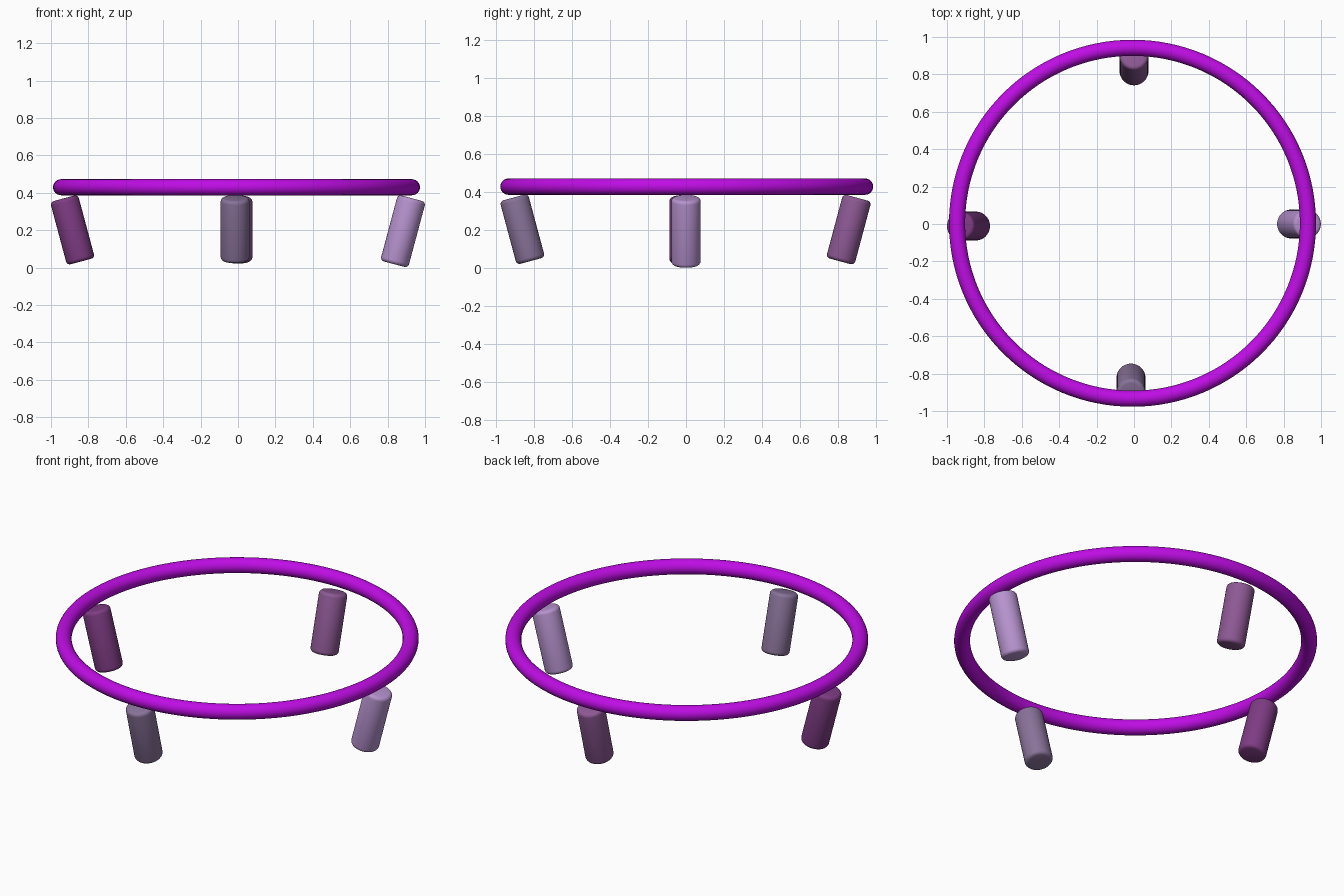
import bpy
from math import radians, pi

if "Cube" in bpy.data.objects:
    bpy.data.objects.remove(bpy.data.objects["Cube"])


def paint(obj, name, rgb):
    mat = bpy.data.materials.new(name)
    mat.diffuse_color = (*rgb, 1)
    mat.use_nodes = True
    mat.node_tree.nodes["Principled BSDF"].inputs["Base Color"].default_value = mat.diffuse_color
    obj.data.materials.append(mat)


# Ring resting on the leg tops
bpy.ops.mesh.primitive_torus_add(
    location=(-0.008, 0.004, 0.43), major_radius=0.938, minor_radius=0.043,
    major_segments=128, minor_segments=24)
ring = bpy.context.object
ring.name = "ring"
bpy.ops.object.shade_smooth()
paint(ring, "ring_purple", (0.52, 0.004, 0.78))


# Rounded pegs, tops leaning outward by 15 degrees
def leg(name, center, heading, length, rgb):
    bpy.ops.mesh.primitive_cylinder_add(
        vertices=48, radius=0.077, depth=length, location=center,
        rotation=(0, radians(15), heading))
    obj = bpy.context.object
    obj.name = name
    bevel = obj.modifiers.new("rounded_rim", 'BEVEL')
    bevel.width = 0.02
    bevel.segments = 4
    bevel.limit_method = 'ANGLE'
    bevel.angle_limit = radians(40)
    bpy.ops.object.modifier_apply(modifier=bevel.name)
    bpy.ops.object.shade_smooth_by_angle(angle=radians(35))
    paint(obj, name + "_color", rgb)


leg("right_leg", (0.882, 0.0, 0.195), 0, 0.365, (0.47, 0.29, 0.62))
leg("back_leg", (0.0, 0.856, 0.204), pi / 2, 0.346, (0.27, 0.10, 0.30))
leg("left_leg", (-0.885, -0.011, 0.202), pi, 0.35, (0.21, 0.045, 0.23))
leg("front_leg", (-0.016, -0.861, 0.206), -pi / 2, 0.346, (0.25, 0.17, 0.32))
